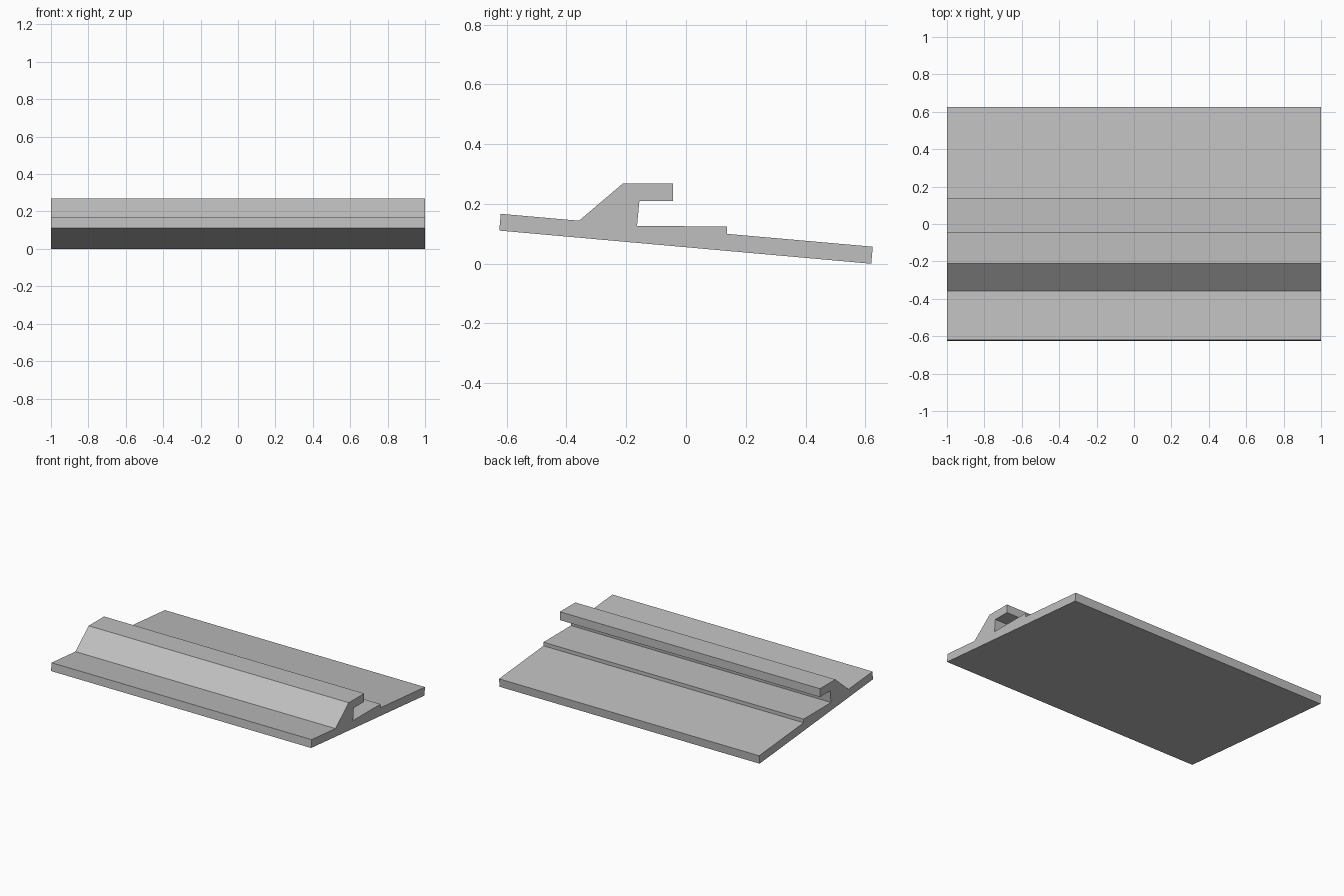
import bpy
import bmesh

default = bpy.data.objects.get("Cube")
if default:
    bpy.data.objects.remove(default, do_unlink=True)

# Single grey material
grey = bpy.data.materials.new("light grey")
grey.use_nodes = True
colour = (0.52, 0.52, 0.52, 1.0)
grey.diffuse_color = colour
grey.node_tree.nodes["Principled BSDF"].inputs["Base Color"].default_value = colour

HALF_WIDTH = 1.0

# Cross-section (y, z): tilted slab carrying a hooked ridge and a flat step
profile = [
    (-0.625, 0.111), (0.62, 0.0), (0.625, 0.057),        # slab underside and back edge
    (0.137, 0.1), (0.137, 0.125), (-0.164, 0.126),       # step and groove floor
    (-0.156, 0.21), (-0.043, 0.21), (-0.043, 0.268),     # groove wall and hook lip
    (-0.212, 0.268), (-0.358, 0.144), (-0.62, 0.167),    # sloped ridge and front edge
]


def extrude_profile(name, points, half_width, material):
    """Sweep a closed (y, z) outline along x, centred on x = 0."""
    bm = bmesh.new()
    cap = bm.faces.new([bm.verts.new((-half_width, y, z)) for y, z in points])
    swept = bmesh.ops.extrude_face_region(bm, geom=[cap], use_keep_orig=True)
    moved = [g for g in swept["geom"] if isinstance(g, bmesh.types.BMVert)]
    bmesh.ops.translate(bm, verts=moved, vec=(2 * half_width, 0, 0))
    bmesh.ops.recalc_face_normals(bm, faces=bm.faces)
    mesh = bpy.data.meshes.new(name)
    bm.to_mesh(mesh)
    bm.free()
    mesh.materials.append(material)
    obj = bpy.data.objects.new(name, mesh)
    bpy.context.collection.objects.link(obj)
    return obj


# Hooked siding strip
extrude_profile("hooked_strip", profile, HALF_WIDTH, grey)
